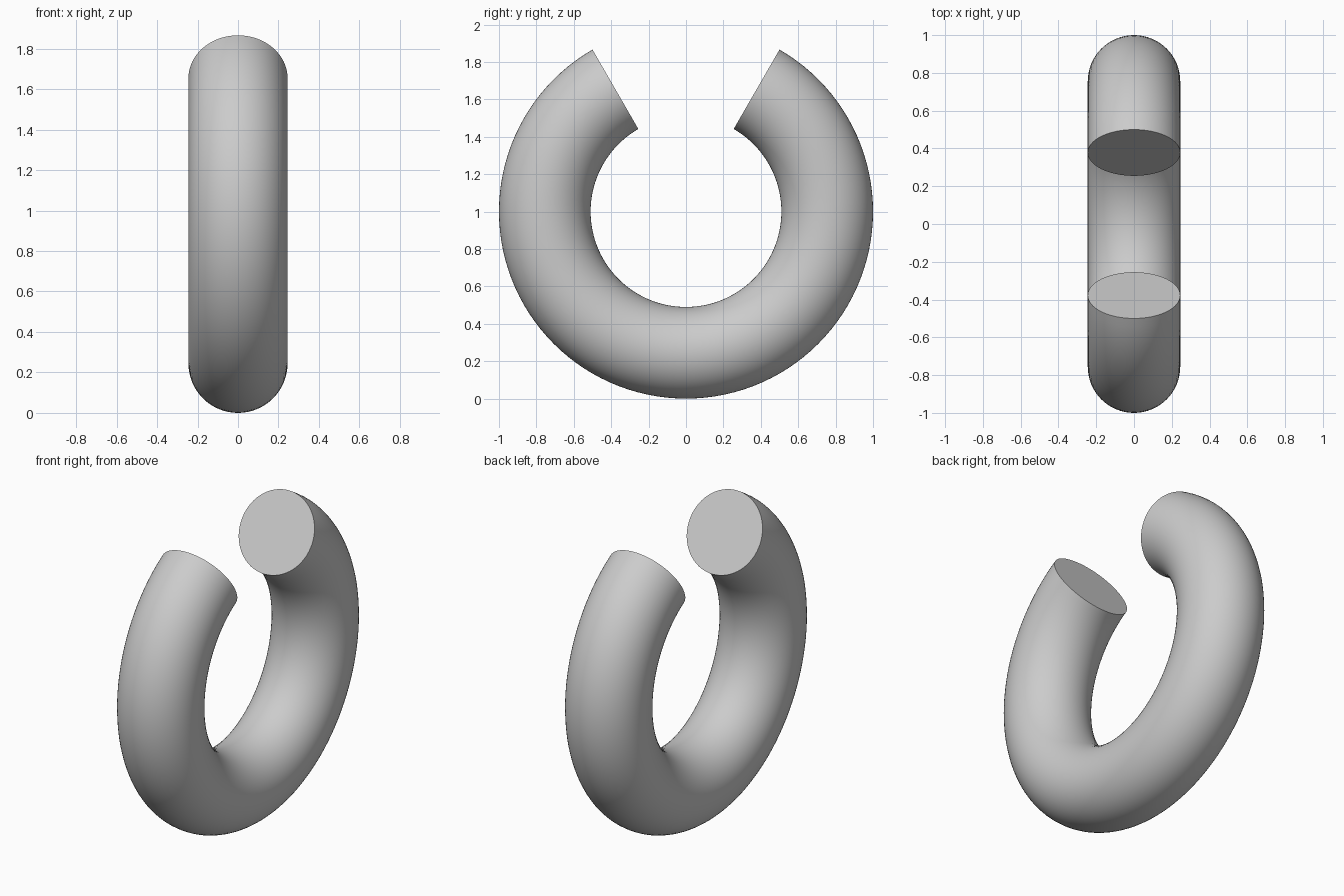
import bpy, bmesh, math
from mathutils import Matrix, Vector

if "Cube" in bpy.data.objects:
    bpy.data.objects.remove(bpy.data.objects["Cube"])

RING_R, TUBE_R = 0.755, 0.245   # ring centre-line and tube radii
GAP = math.radians(60)          # opening at the top
STEPS, SIDES = 100, 64

bm = bmesh.new()

# Tube cross-sections swept around the x axis, from one side of the gap to the other
rings = []
for i in range(STEPS + 1):
    a = math.pi / 2 + GAP / 2 + (2 * math.pi - GAP) * i / STEPS
    ring = []
    for j in range(SIDES):
        t = 2 * math.pi * j / SIDES
        r = RING_R + TUBE_R * math.cos(t)
        ring.append(bm.verts.new((TUBE_R * math.sin(t), r * math.cos(a), 1 + r * math.sin(a))))
    rings.append(ring)

for a, b in zip(rings, rings[1:]):
    for j in range(SIDES):
        k = (j + 1) % SIDES
        bm.faces.new((a[j], a[k], b[k], b[j]))

# Flat end caps
bm.faces.new(rings[0])
bm.faces.new(rings[-1])
bmesh.ops.recalc_face_normals(bm, faces=bm.faces)

mesh = bpy.data.meshes.new("open_ring")
bm.to_mesh(mesh)
bm.free()
ring_obj = bpy.data.objects.new("open_ring", mesh)
bpy.context.collection.objects.link(ring_obj)

# Smooth tube, sharp cap edges
bpy.context.view_layer.objects.active = ring_obj
ring_obj.select_set(True)
bpy.ops.object.shade_smooth_by_angle(angle=math.radians(35))
